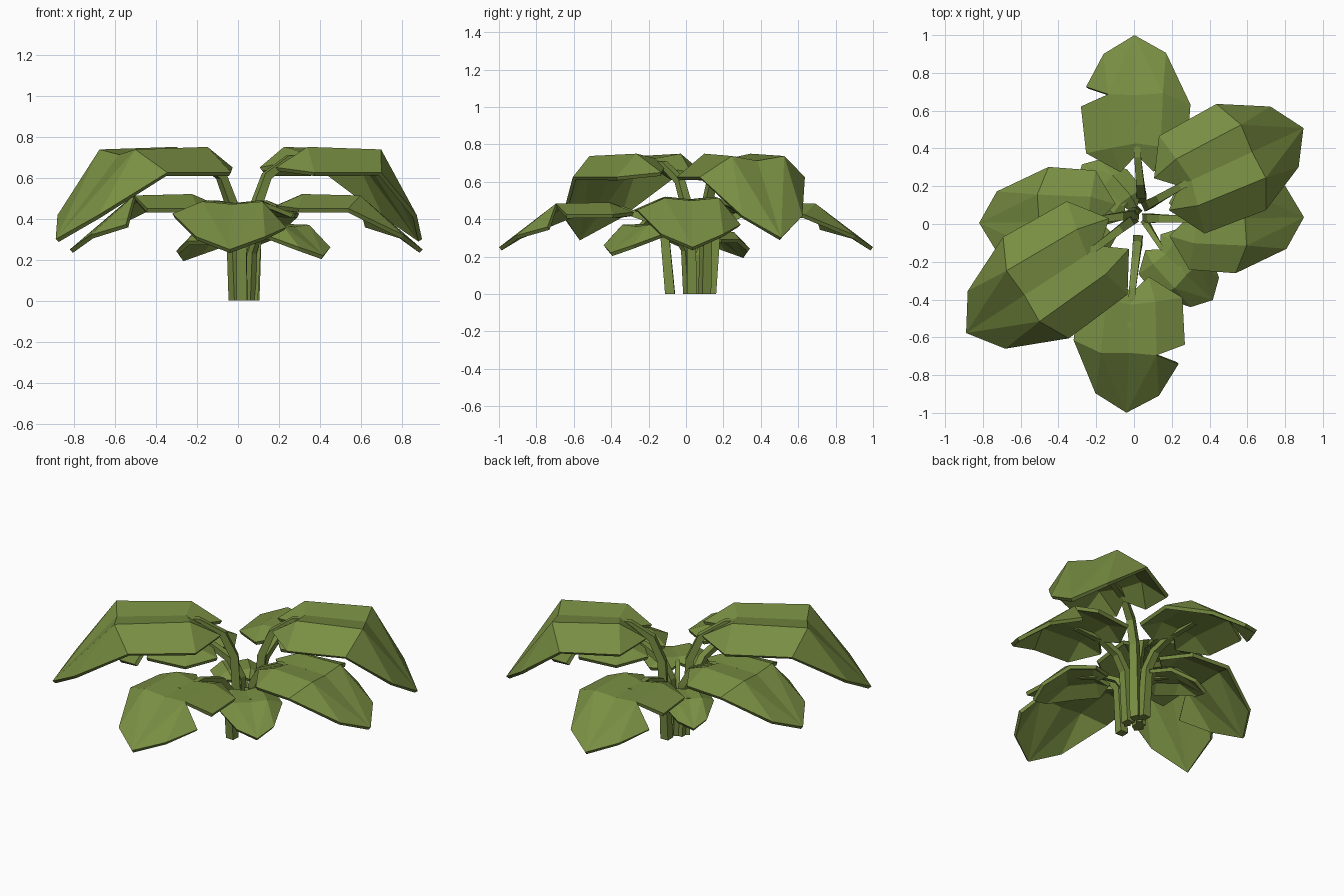
import bpy, bmesh, math
from mathutils import Vector

if "Cube" in bpy.data.objects:
    bpy.data.objects.remove(bpy.data.objects["Cube"])

green = bpy.data.materials.new("leaf green")
green.diffuse_color = (0.19, 0.27, 0.055, 1)
green.use_nodes = True
green.node_tree.nodes["Principled BSDF"].inputs["Base Color"].default_value = green.diffuse_color


def make_object(name, bm):
    me = bpy.data.meshes.new(name)
    bm.to_mesh(me)
    bm.free()
    me.materials.append(green)
    ob = bpy.data.objects.new(name, me)
    bpy.context.collection.objects.link(ob)
    return ob


def leaf(name, origin, angle, r0, length, half_w, z, drop, tip_drop, fold, torn):
    """Folded blade: flat back half, drooping pointed front half, optional tear on one edge."""
    a = math.radians(angle)
    u, n = Vector((math.cos(a), math.sin(a), 0)), Vector((-math.sin(a), math.cos(a), 0))
    bm = bmesh.new()

    def pt(t, w, h):
        return bm.verts.new(Vector((*origin, 0)) + u * (r0 + t * length) + n * w * half_w + Vector((0, 0, z + h)))

    # shallow centre groove
    c0, c1, c2 = pt(.08, 0, -.6 * drop), pt(.17, 0, -.2 * drop), pt(fold, 0, -.3 * drop)
    tip = pt(1, 0, -tip_drop)
    for s in (-1, 1):
        m0, m1, m2 = pt(-.05, .3 * s, -.8 * drop), pt(.14, .44 * s, 0), pt(fold + .01, .5 * s, -.1 * drop)
        e1, e2 = pt(.10, .92 * s, -drop), pt(fold - .08, s, -drop)
        side = pt(.86, .57 * s, -.74 * tip_drop)
        outer = pt(fold + .07, .9 * s, -.55 * tip_drop) if torn and s > 0 else e2
        for f in ((c0, c1, m1, m0), (m0, m1, e1), (c1, c2, m2, m1), (m1, m2, e2, e1),
                  (c2, tip, m2), (m2, tip, side), (m2, side, outer)):
            bm.faces.new(f if s < 0 else f[::-1])
    # upward normals, so thickness goes downward
    bmesh.ops.recalc_face_normals(bm, faces=bm.faces)
    bm.normal_update()
    if sum(f.normal.z for f in bm.faces) < 0:
        bmesh.ops.reverse_faces(bm, faces=bm.faces)
    mod = make_object(name, bm).modifiers.new("thickness", 'SOLIDIFY')
    mod.thickness, mod.offset = 0.022, -1
    return Vector((*origin, 0)) + u * (r0 + .17 * length), u, n


def stem(name, base, join, u, n, z, size):
    """Four-sided stalk that rises, then bends out under the blade."""
    b = Vector((*base, 0))
    end = Vector((join.x, join.y, 0))
    up = Vector((0, 0, 1))
    path = [(b, 0, 0), (b.lerp(end, .08), .62, .1), (b.lerp(end, .3), .81, .45),
            (b.lerp(end, .75), .92, .9), (end + u * .12, .94, 1)]
    bm = bmesh.new()
    rings = []
    for i, (p, h, tilt) in enumerate(path):
        w = size * (1 - .1 * i)
        side = (u * (1 - tilt) - up * tilt).normalized()
        q = p + up * (h * z)
        rings.append([bm.verts.new(q + n * (w * sx) + side * (w * sy))
                      for sx, sy in ((-1, -1), (1, -1), (1, 1), (-1, 1))])
    for r, s in zip(rings, rings[1:]):
        for k in range(4):
            bm.faces.new((r[k], r[(k + 1) % 4], s[(k + 1) % 4], s[k]))
    bm.faces.new(rings[0])
    bm.faces.new(rings[-1])
    bmesh.ops.recalc_face_normals(bm, faces=bm.faces)
    make_object(name, bm)


# name, origin, angle, start radius, length, half width, top z, edge drop, tip drop, fold, torn, stem base
PLANT = [
    ("back", (.02, 0), 91, .31, .69, .29, .49, .065, .24, .54, True, (.04, .135)),
    ("front", (0, 0), -92.3, .31, .69, .295, .49, .065, .24, .54, True, (.02, -.085)),
    ("right", (0, .02), 1, .22, .68, .29, .52, .07, .27, .54, True, (.07, .03)),
    ("left", (0, .02), 181, .13, .69, .29, .52, .07, .27, .54, True, (0, .05)),
    ("tall_right", (0, .09), 25, .2, .79, .31, .75, .125, .45, .62, False, (.07, .10)),
    ("tall_left", (0, 0), 213, .14, .92, .32, .75, .125, .45, .60, False, (-.01, .02)),
    ("small_right", (0, 0), -44, .16, .42, .19, .375, .05, .155, .54, False, (.06, .01)),
    ("small_left", (0, .04), 135, .04, .35, .15, .335, .045, .125, .54, False, (.02, .07)),
]
for name, org, ang, r0, ln, hw, z, drop, tip, fold, torn, base in PLANT:
    join, u, n = leaf(name + "_leaf", org, ang, r0, ln, hw, z, drop, tip, fold, torn)
    stem(name + "_stem", base, join, u, n, z, .018 if "small" in name else .026)
